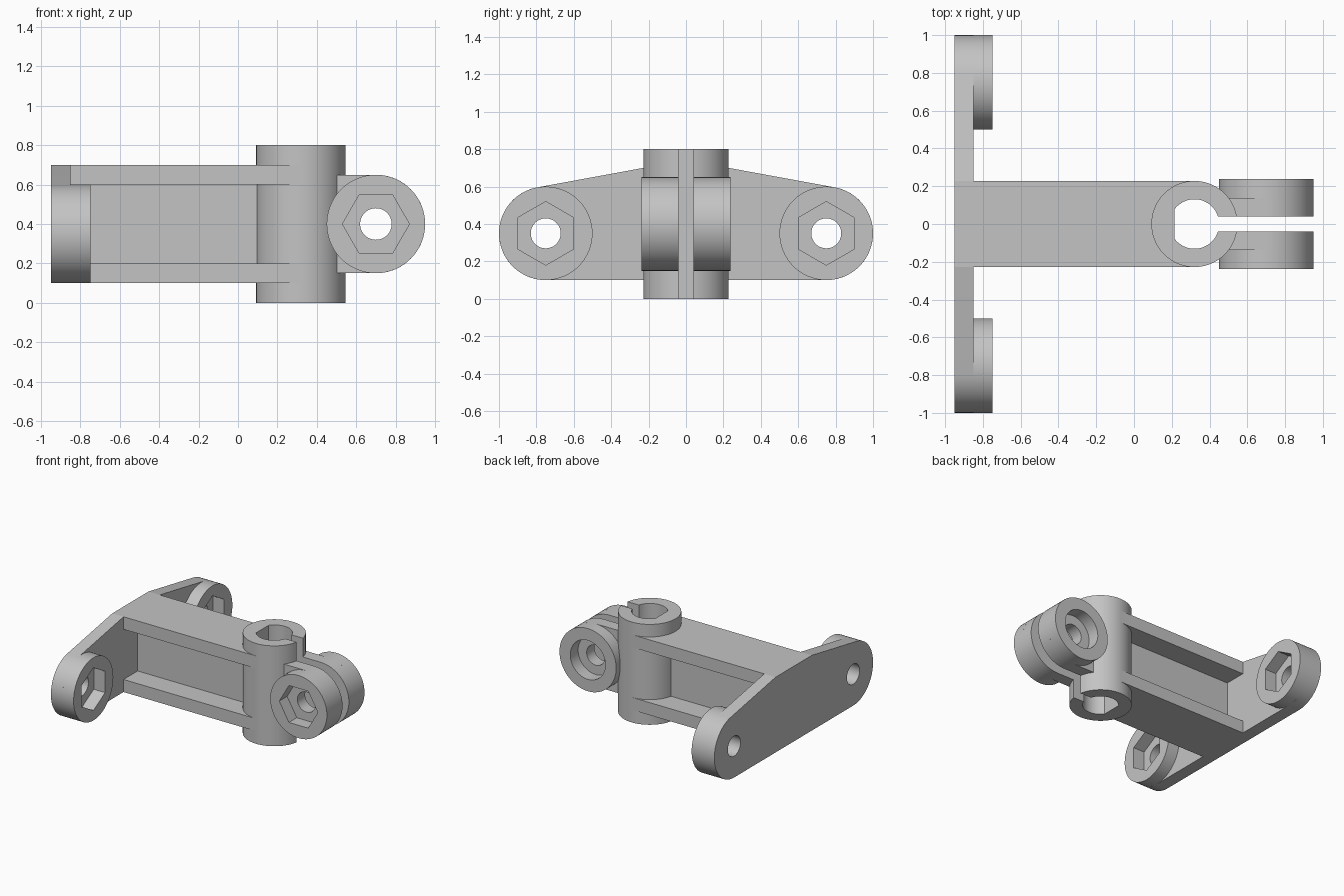
import bpy, bmesh
from math import sin, cos, pi, radians, atan2, acos, asin, hypot

if "Cube" in bpy.data.objects:
    bpy.data.objects.remove(bpy.data.objects["Cube"], do_unlink=True)

GREY = (0.55, 0.55, 0.55, 1)
mat = bpy.data.materials.new("matte grey")
mat.use_nodes = True
mat.diffuse_color = GREY
mat.node_tree.nodes["Principled BSDF"].inputs["Base Color"].default_value = GREY


def arc(cx, cy, r, a0, a1, n=36):
    return [(cx + r * cos(a0 + (a1 - a0) * i / n), cy + r * sin(a0 + (a1 - a0) * i / n))
            for i in range(n + 1)]


def ring(cx, cy, r, n=64, start=0.0):
    return arc(cx, cy, r, start, start + 2 * pi, n)[:-1]


def rect(x0, y0, x1, y1):
    return [(x0, y0), (x1, y0), (x1, y1), (x0, y1)]


def prism(name, loops, axis, lo, hi):
    """Extrude an outline (first loop) with holes (other loops) along an axis."""
    place = {"x": lambda u, v, w: (w, u, v),
             "y": lambda u, v, w: (u, w, v),
             "z": lambda u, v, w: (u, v, w)}[axis]
    bm = bmesh.new()
    edges = []
    for loop in loops:
        vs = [bm.verts.new(place(u, v, lo)) for u, v in loop]
        edges += [bm.edges.new((vs[i - 1], vs[i])) for i in range(len(vs))]
    bmesh.ops.triangle_fill(bm, edges=edges, use_beauty=True)
    ext = bmesh.ops.extrude_face_region(bm, geom=bm.faces[:])
    moved = [g for g in ext["geom"] if isinstance(g, bmesh.types.BMVert)]
    bmesh.ops.translate(bm, verts=moved, vec=place(0, 0, hi - lo))
    bmesh.ops.recalc_face_normals(bm, faces=bm.faces[:])
    mesh = bpy.data.meshes.new(name)
    bm.to_mesh(mesh)
    bm.free()
    mesh.materials.append(mat)
    ob = bpy.data.objects.new(name, mesh)
    bpy.context.collection.objects.link(ob)
    bpy.ops.object.select_all(action="DESELECT")
    ob.select_set(True)
    bpy.context.view_layer.objects.active = ob
    bpy.ops.object.shade_smooth_by_angle(angle=radians(8))
    return ob


LUG_R, HOLE_R, NUT_R = 0.25, 0.08, 0.17

# End plate: two round lugs joined by a sloped top
lug_y, lug_z = 0.75, 0.35
half, top = 0.228, 0.7
dy, dz = half - lug_y, top - lug_z
tangent = atan2(dz, dy) - acos(LUG_R / hypot(dy, dz))
side = arc(lug_y, lug_z, LUG_R, -pi / 2, tangent) + [(half, top)]
outline = side + [(-y, z) for y, z in reversed(side)]
holes = [ring(s * lug_y, lug_z, HOLE_R) for s in (1, -1)]
prism("end_plate", [outline] + holes, "x", -0.95, -0.85)

# Bosses with hexagonal nut pockets
for s, label in ((1, "back"), (-1, "front")):
    prism(label + "_boss", [ring(s * lug_y, lug_z, LUG_R),
                            ring(s * lug_y, lug_z, NUT_R, 6, pi / 2)], "x", -0.85, -0.75)

# Split socket with a flat-sided bore
cx, bore, slot, flat = 0.32, 0.131, 0.04, 0.105
a_out, a_in, a_flat = asin(slot / half), asin(slot / bore), acos(-flat / bore)
upper = arc(cx, 0, bore, a_in, a_flat, 24)
socket = (arc(cx, 0, half, a_out, 2 * pi - a_out, 72)
          + [(x, -y) for x, y in upper] + upper[::-1])
prism("socket", [socket], "z", 0, 0.8)

# I-beam arm; the flange ends wrap around the bore inside the socket wall
flange = [(-0.85, -half), (cx, -half), (cx, -0.18), (0.16, -0.1),
          (0.16, 0.1), (cx, 0.18), (cx, half), (-0.85, half)]
prism("lower_flange", [flange], "z", 0.1, 0.2)
prism("upper_flange", [flange], "z", 0.6, 0.7)
prism("web", [rect(-0.85, -0.05, 0.12, 0.05)], "z", 0.2, 0.6)

# Clamp ears: inner tab plus outer disc, hex pocket in front, round one behind
ex, ez = 0.7, 0.4
tab = arc(ex, ez, LUG_R, -pi / 2, pi / 2) + [(0.46, ez + LUG_R), (0.46, ez - LUG_R)]
pockets = {-1: ring(ex, ez, NUT_R, 6), 1: ring(ex, ez, 0.155)}
for s, label in ((1, "back"), (-1, "front")):
    prism(label + "_ear_tab", [tab, ring(ex, ez, HOLE_R)], "y", s * slot, s * 0.138)
    prism(label + "_ear_disc", [ring(ex, ez, LUG_R), pockets[s]], "y", s * 0.138, s * 0.237)
